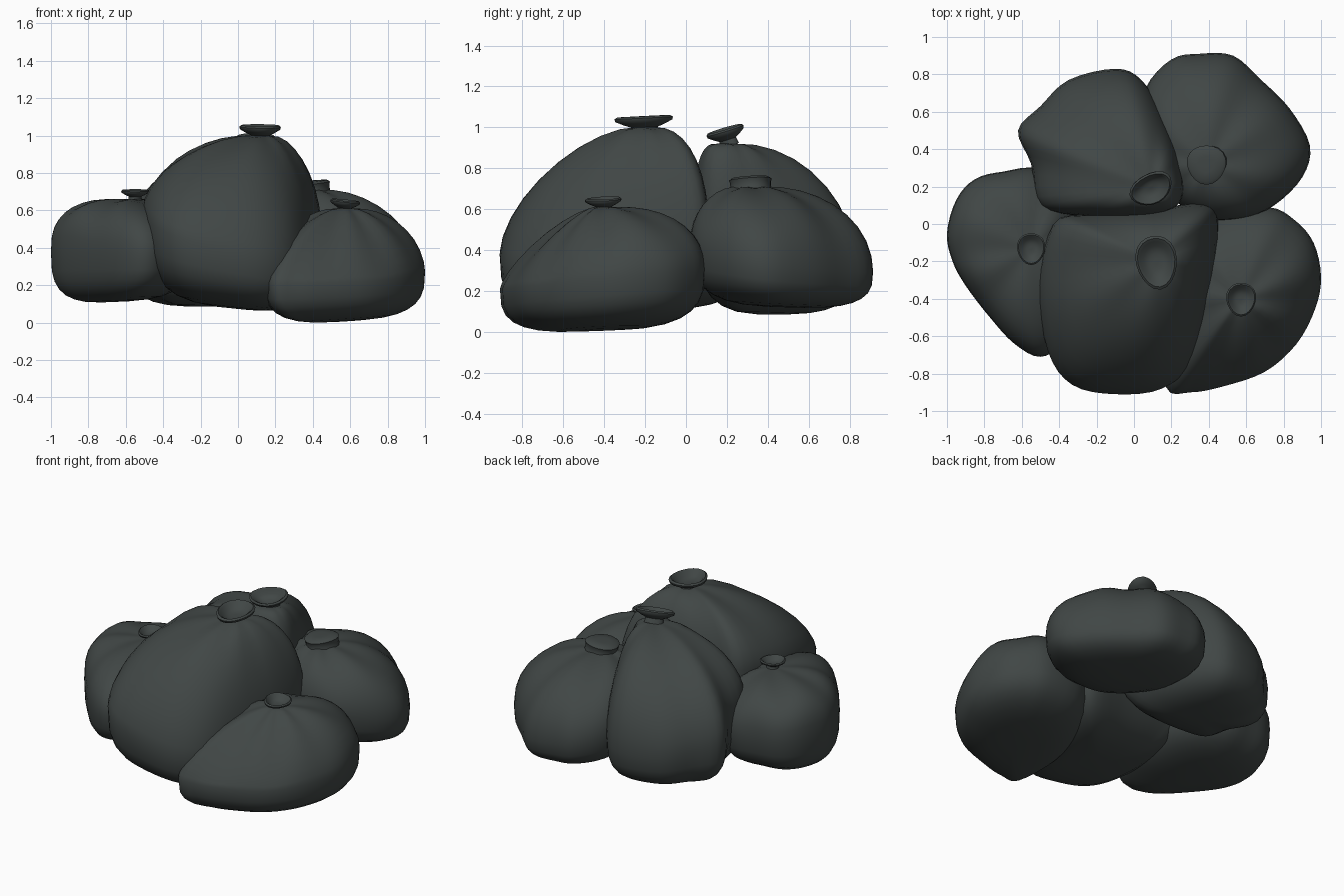
import bpy, math
from mathutils import Vector, Euler

if "Cube" in bpy.data.objects:
    bpy.data.objects.remove(bpy.data.objects["Cube"], do_unlink=True)

plastic = bpy.data.materials.new("dark_grey_plastic")
COLOUR = (0.052, 0.062, 0.060, 1)
plastic.diffuse_color = COLOUR
plastic.use_nodes = True
shader = plastic.node_tree.nodes["Principled BSDF"]
shader.inputs["Base Color"].default_value = COLOUR
shader.inputs["Roughness"].default_value = 0.7


def skin_rings(name, rings):
    """Join equal rings of points into a closed, smooth object."""
    count = len(rings[0])
    verts = [point for ring in rings for point in ring]
    faces = [tuple(range(count))[::-1]]
    for r in range(len(rings) - 1):
        a, b = r * count, (r + 1) * count
        for i in range(count):
            j = (i + 1) % count
            faces.append((a + i, a + j, b + j, b + i))
    faces.append(tuple(range(len(verts) - count, len(verts))))
    mesh = bpy.data.meshes.new(name)
    mesh.from_pydata(verts, [], faces)
    mesh.materials.append(plastic)
    for poly in mesh.polygons:
        poly.use_smooth = True
    mesh.set_sharp_from_angle(angle=math.radians(50))
    obj = bpy.data.objects.new(name, mesh)
    bpy.context.collection.objects.link(obj)
    return obj


def smooth_outline(points, steps=4):
    """Closed curve through the control points."""
    pts = [Vector(p) for p in points]
    n = len(pts)
    out = []
    for i in range(n):
        a, b, c, d = (pts[(i + k) % n] for k in (-1, 0, 1, 2))
        for s in range(steps):
            t = s / steps
            out.append(0.5 * (2 * b + (c - a) * t + (2 * a - 5 * b + 4 * c - d) * t ** 2
                              + (3 * b - a - 3 * c + d) * t ** 3))
    return out


def super_arc(t, power):
    """Horizontal and vertical share along a rounded quarter profile."""
    angle = t * math.pi / 2
    return (max(math.cos(angle), 0) ** (2 / power), math.sin(angle) ** (2 / power))


def bag(name, outline, base, base_slope, waist, waist_slope, neck, power, gain):
    """Sagging sack: widest at a sloping waist, gathered to a neck."""
    plan = smooth_outline(outline)
    centre = sum(plan, Vector((0, 0))) / len(plan)
    tip = Vector(neck[:2])

    def waist_z(p):
        return waist + Vector(waist_slope).dot(p - centre)

    rings = []
    for k in range(8):                      # rounded underside
        wide, drop = super_arc(0.95 - 0.95 * k / 7, 3.1)
        ring = []
        for p in plan:
            spot = centre.lerp(p, wide)
            floor = base + Vector(base_slope).dot(spot - centre)
            ring.append((*spot, waist_z(p) + (floor - waist_z(p)) * drop))
        rings.append(ring)
    for k in range(1, 10):                  # shoulders, pleated near the neck
        t = k / 9
        ring = []
        for p in plan:
            away = (p - tip).normalized()
            wide, rise = super_arc(t, power + Vector(gain).dot(away))
            angle = math.atan2(away.y, away.x)
            pleat = 0.02 * math.sin(7 * angle + neck[0] * 9) * t * (1 - t) * 2
            spot = tip + away * 0.05 + (p - tip - away * 0.05) * wide
            z = waist_z(p) + (neck[2] - waist_z(p)) * rise + pleat
            ring.append((*spot, z))
        rings.append(ring)
    return skin_rings(name, rings)


CUP = [(0.5, -0.9), (0.45, -0.2), (0.7, 0.1), (0.97, 0.5), (1, 0.8), (0.9, 1), (0.78, 0.8), (0.6, 0.25), (0.3, 0), (0.1, 0)]
KNOB = [(1, -1), (0.95, -0.3), (0.95, 0.3), (1, 0.7), (0.85, 1), (0.4, 1.1), (0.1, 1.1)]


def tied_end(name, spot, radii, tilt, profile=CUP):
    """Flared end of the sack above its tie."""
    turn = Euler(tilt).to_matrix()
    rings = []
    for r, h in profile:
        ring = []
        for i in range(20):
            a = math.tau * i / 20
            wobble = 1 + 0.04 * math.sin(3 * a)
            local = Vector((r * radii[0] * math.cos(a) * wobble,
                            r * radii[1] * math.sin(a) * wobble, h * radii[2]))
            ring.append(Vector(spot) + turn @ local)
        rings.append(ring)
    return skin_rings(name, rings)


# Tall front bag
bag("front_bag",
    [(-.51, -.33), (-.46, -.68), (-.33, -.86), (-.1, -.91), (.15, -.88), (.32, -.72),
     (.42, -.35), (.45, 0), (.38, .11), (.1, .08), (-.25, .05), (-.43, .0)],
    .075, (-.1, 0), .48, (-.25, .2), (.12, -.2, 1.0), 1.87, (.05, .3))
tied_end("front_bag_tie", (.12, -.2, 1.01), (.11, .145, .045), (.05, 0, .15))

# Low bag at the front, left side
bag("left_front_bag",
    [(.17, -.87), (.3, -.9), (.47, -.87), (.7, -.79), (.87, -.64), (.97, -.45), (1, -.28),
     (.96, -.1), (.86, .02), (.72, .09), (.45, .06), (.25, -.15), (.14, -.5)],
    .01, (.06, .02), .26, (0, .1), (.57, -.4, .61), 1.7, (0, .45))
tied_end("left_front_bag_tie", (.57, -.4, .62), (.08, .09, .035), (.05, .1, 0))

# Bag at the back, left side
bag("left_back_bag",
    [(.06, .72), (.2, .88), (.35, .91), (.53, .9), (.68, .77), (.83, .62), (.94, .42),
     (.9, .25), (.75, .1), (.58, .03), (.35, .04), (.15, .2), (.03, .45)],
    .12, (0, -.03), .36, (-.1, -.16), (.39, .32, .71), 2, (0, 0))
tied_end("left_back_bag_tie", (.39, .32, .72), (.105, .105, .035), (.05, -.1, 0), KNOB)

# Tall bag at the back, right side
bag("right_back_bag",
    [(-.62, .5), (-.5, .63), (-.35, .77), (-.1, .83), (.04, .77), (.16, .58), (.24, .35),
     (.25, .12), (.05, .04), (-.25, .04), (-.5, .1), (-.55, .32)],
    .085, (0, 0), .46, (.05, -.32), (.09, .2, .92), 2.25, (.25, -.3))
tied_end("right_back_bag_tie", (.09, .2, .95), (.12, .085, .045), (.3, -.1, .5))

# Bag at the right side
bag("right_bag",
    [(-1, -.05), (-.95, .13), (-.85, .24), (-.7, .28), (-.5, .29), (-.3, .1), (-.25, -.3),
     (-.38, -.62), (-.5, -.71), (-.64, -.64), (-.77, -.5), (-.9, -.33), (-.97, -.2)],
    .11, (.04, 0), .38, (0, 0), (-.55, -.13, .66), 2.2, (-.6, 0))
tied_end("right_bag_tie", (-.55, -.13, .68), (.075, .085, .03), (.05, 0, 0))
